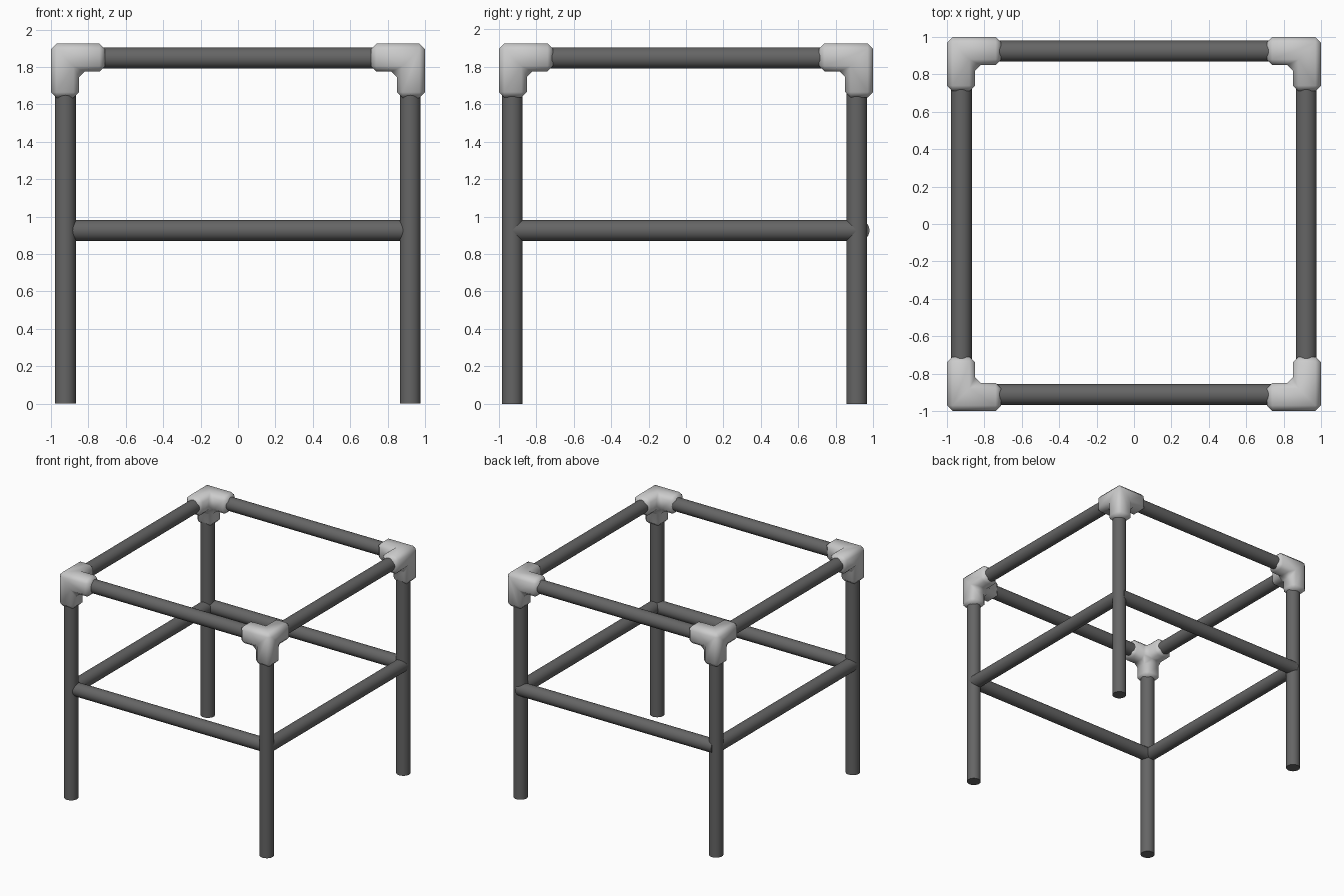
import bpy, bmesh
from mathutils import Vector
from math import radians

if "Cube" in bpy.data.objects:
    bpy.data.objects.remove(bpy.data.objects["Cube"])

R = 0.056                      # pipe radius
LX, RX = -0.923, 0.921         # left / right pipe axes
LEG_F, LEG_B = -0.928, 0.912   # leg axes in y
RAIL_F, RAIL_B = -0.912, 0.924 # cross rail axes in y
TOP, MID = 1.848, 0.926        # rail heights

pipe_mat = bpy.data.materials.new("dark_pipe")
pipe_mat.diffuse_color = (0.13, 0.13, 0.13, 1)
pipe_mat.use_nodes = True
pipe_mat.node_tree.nodes["Principled BSDF"].inputs["Base Color"].default_value = pipe_mat.diffuse_color


def smooth(ob, angle):
    bpy.ops.object.select_all(action='DESELECT')
    ob.select_set(True)
    bpy.context.view_layer.objects.active = ob
    bpy.ops.object.shade_smooth_by_angle(angle=radians(angle))


def pipe(name, a, b):
    a, b = Vector(a), Vector(b)
    d = b - a
    bpy.ops.mesh.primitive_cylinder_add(vertices=32, radius=R, depth=d.length, location=(a + b) / 2)
    ob = bpy.context.object
    ob.name = name
    ob.rotation_euler = d.to_track_quat('Z', 'Y').to_euler()
    ob.data.materials.append(pipe_mat)
    smooth(ob, 40)


def fitting(name, sx, sy, w=0.15, length=0.29, chamfer=0.03):
    # Three-way square elbow: a cube with three faces pulled into sleeves
    bm = bmesh.new()
    bmesh.ops.create_cube(bm, size=w)
    bmesh.ops.translate(bm, verts=bm.verts, vec=(w / 2,) * 3)
    for i in range(3):
        face = next(f for f in bm.faces if f.normal[i] > 0.9
                    and max(v.co[k] for v in f.verts for k in range(3)) < w + 0.001)
        out = bmesh.ops.extrude_discrete_faces(bm, faces=[face])["faces"][0]
        for v in out.verts:
            v.co[i] = length
        bm.normal_update()
    bmesh.ops.dissolve_limit(bm, angle_limit=0.02, verts=bm.verts, edges=bm.edges)
    bmesh.ops.bevel(bm, geom=bm.edges[:], offset=chamfer, segments=1,
                    affect='EDGES', profile=0.5, clamp_overlap=True)
    # Place the outer corner and mirror the sleeves inward and down
    for v in bm.verts:
        x, y, z = v.co
        v.co = (sx * (1 - x), sy * (1 - y), 1.925 - z)
    bmesh.ops.recalc_face_normals(bm, faces=bm.faces)
    me = bpy.data.meshes.new(name)
    bm.to_mesh(me)
    bm.free()
    ob = bpy.data.objects.new(name, me)
    bpy.context.collection.objects.link(ob)
    smooth(ob, 60)


# Legs and corner fittings
for sx, xn, x in ((-1, "left", LX), (1, "right", RX)):
    for sy, yn, y in ((-1, "front", LEG_F), (1, "back", LEG_B)):
        pipe(f"leg_{yn}_{xn}", (x, y, 0), (x, y, TOP))
        fitting(f"corner_fitting_{yn}_{xn}", sx, sy)

# Upper and lower rails
for level, z in (("upper", TOP), ("lower", MID)):
    for yn, y in (("front", RAIL_F), ("back", RAIL_B)):
        pipe(f"{level}_rail_{yn}", (LX, y, z), (RX, y, z))
    for xn, x in (("left", LX), ("right", RX)):
        pipe(f"{level}_rail_{xn}", (x, LEG_F, z), (x, LEG_B, z))
